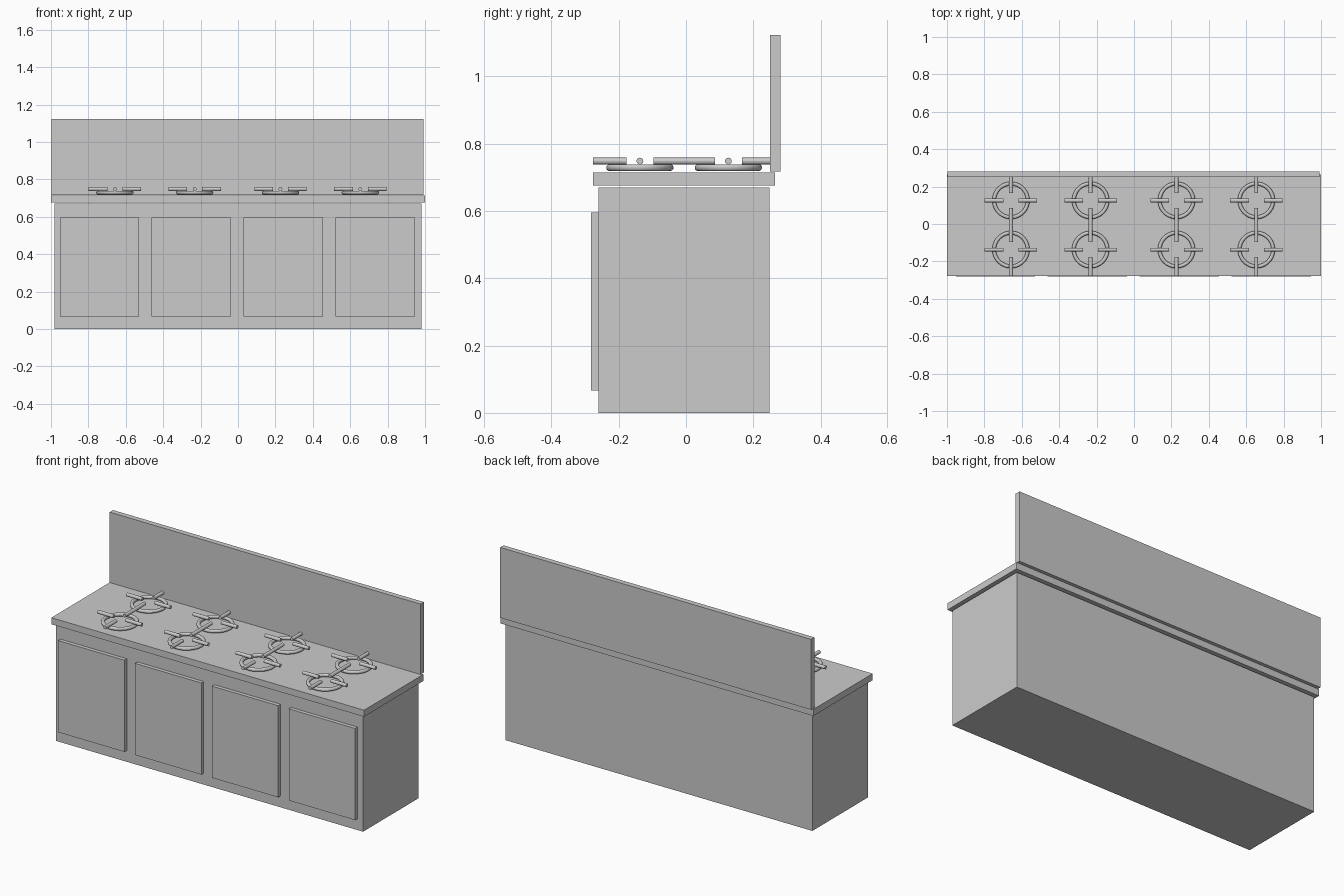
import bpy
from math import pi

if "Cube" in bpy.data.objects:
    bpy.data.objects.remove(bpy.data.objects["Cube"])


def box(name, x0, x1, y0, y1, z0, z1):
    bpy.ops.mesh.primitive_cube_add(
        size=1, location=((x0 + x1) / 2, (y0 + y1) / 2, (z0 + z1) / 2))
    ob = bpy.context.object
    ob.name = name
    ob.scale = (x1 - x0, y1 - y0, z1 - z0)
    bpy.ops.object.transform_apply(location=False, rotation=False, scale=True)
    return ob


def bar(name, x, y, z, rotation):
    bpy.ops.mesh.primitive_cylinder_add(
        vertices=32, radius=0.01, depth=0.1, location=(x, y, z), rotation=rotation)
    bpy.context.object.name = name


# Cabinet, worktop and splashback
box("cabinet", -0.982, 0.982, -0.26, 0.248, 0.0, 0.67)
box("worktop", -1.0, 1.0, -0.277, 0.265, 0.676, 0.714)
box("splashback", -0.996, 0.992, 0.25, 0.281, 0.717, 1.124)

# Four door panels
for i in range(4):
    x = -0.741 + i * 0.4917
    box(f"door_{i + 1}", x - 0.212, x + 0.212, -0.282, -0.258, 0.066, 0.596)

# Eight burners: a ring with four support bars each
for cx in (-0.658, -0.232, 0.227, 0.654):
    for cy in (-0.137, 0.126):
        bpy.ops.mesh.primitive_torus_add(
            major_segments=48, minor_segments=12, major_radius=0.09,
            minor_radius=0.01, location=(cx, cy, 0.729))
        bpy.context.object.name = "burner_ring"
        for s in (-1, 1):
            bar("support_bar_side", cx + s * 0.09, cy, 0.7485, (0, pi / 2, 0))
            bar("support_bar_depth", cx, cy + s * 0.09, 0.7485, (pi / 2, 0, 0))
